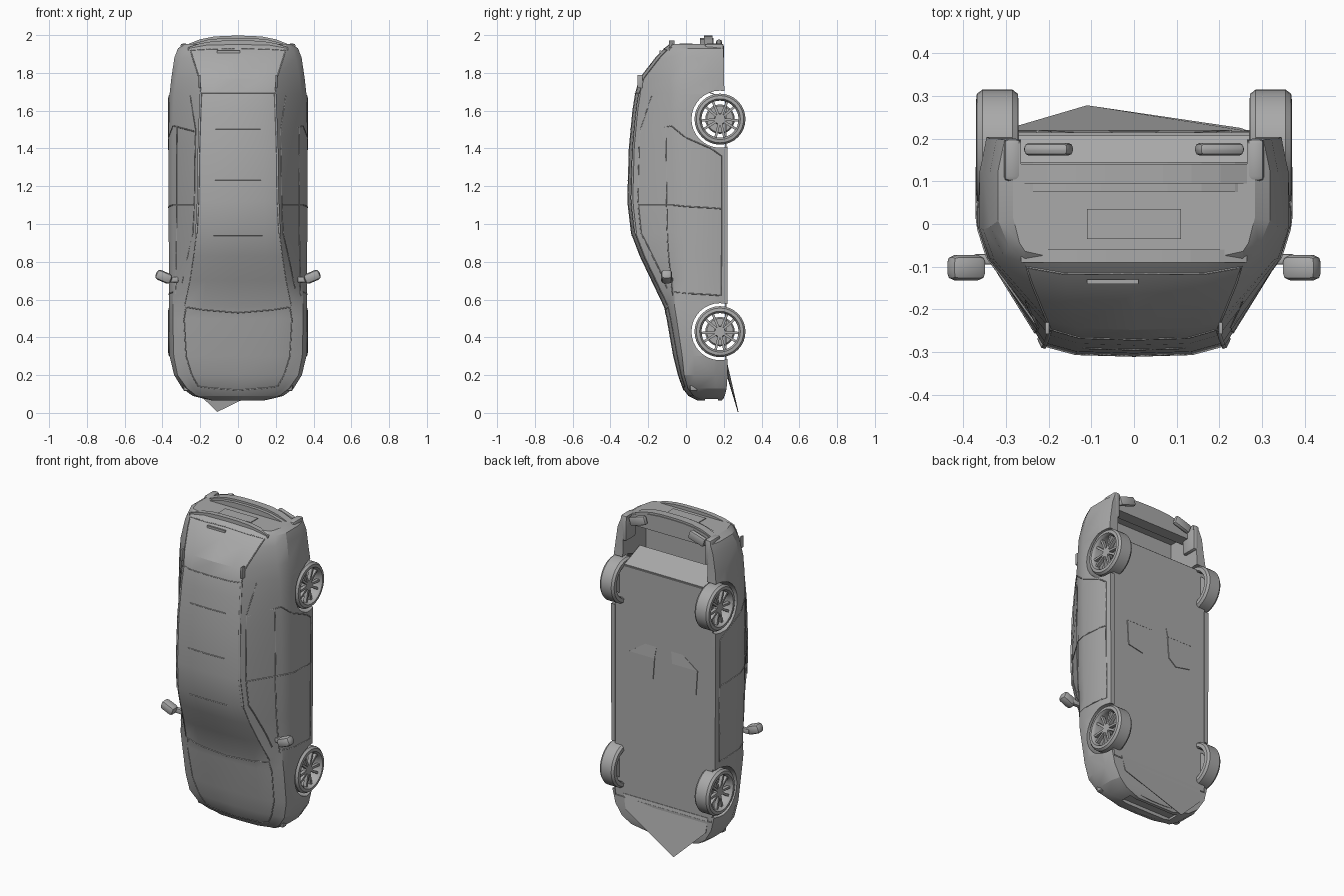
import bpy, bmesh, math
from mathutils import Vector, Matrix

if "Cube" in bpy.data.objects:
    bpy.data.objects.remove(bpy.data.objects["Cube"])

GREY = (0.4, 0.4, 0.4, 1)
paint = bpy.data.materials.new("plain grey")
paint.use_nodes = True
paint.diffuse_color = GREY
paint.node_tree.nodes["Principled BSDF"].inputs["Base Color"].default_value = GREY


def finish(name, bm, smooth=30):
    bmesh.ops.recalc_face_normals(bm, faces=bm.faces)
    mesh = bpy.data.meshes.new(name)
    bm.to_mesh(mesh)
    bm.free()
    obj = bpy.data.objects.new(name, mesh)
    bpy.context.collection.objects.link(obj)
    mesh.materials.append(paint)
    bpy.ops.object.select_all(action='DESELECT')
    obj.select_set(True)
    bpy.context.view_layer.objects.active = obj
    if smooth:
        bpy.ops.object.shade_smooth_by_angle(angle=math.radians(smooth))
    return obj


def box(name, lo, hi, bevel=0.0, rot=None):
    lo, hi = Vector(lo), Vector(hi)
    bm = bmesh.new()
    bmesh.ops.create_cube(bm, size=1)
    bmesh.ops.scale(bm, vec=hi - lo, verts=bm.verts)
    if bevel:
        bmesh.ops.bevel(bm, geom=bm.edges[:], offset=bevel, segments=2, affect='EDGES', profile=0.5)
    if rot:
        bmesh.ops.rotate(bm, matrix=rot, verts=bm.verts)
    bmesh.ops.translate(bm, vec=(lo + hi) / 2, verts=bm.verts)
    return finish(name, bm)


def prism(name, points, depth):
    """Extrude a flat outline by the depth vector."""
    bm = bmesh.new()
    face = bm.faces.new([bm.verts.new(p) for p in points])
    out = bmesh.ops.extrude_face_region(bm, geom=[face])["geom"]
    bmesh.ops.translate(bm, vec=depth, verts=[v for v in out if isinstance(v, bmesh.types.BMVert)])
    return finish(name, bm, 0)


# Body stations: z, top y, top half width, belt y, belt half width, widest, sill y
STATIONS = [
    (.065, .07, .11, .09, .13, .14, .19), (.09, .02, .19, .04, .22, .24, .205),
    (.13, -.01, .24, .01, .27, .295, .215), (.2, -.035, .27, -.01, .32, .338, .22),
    (.3, -.06, .28, -.02, .34, .362, .22), (.5, -.095, .295, -.05, .345, .365, .22),
    (.56, -.108, .285, -.06, .345, .365, .22), (.7, -.175, .255, -.065, .34, .365, .22),
    (.83, -.237, .235, -.07, .343, .366, .22), (.95, -.283, .22, -.07, .344, .367, .22),
    (1.12, -.303, .211, -.07, .345, .368, .22), (1.4, -.295, .207, -.075, .345, .368, .22),
    (1.6, -.276, .2, -.08, .343, .366, .215), (1.69, -.262, .196, -.08, .338, .362, .205),
    (1.77, -.24, .205, -.085, .327, .353, .2), (1.88, -.155, .24, -.075, .305, .337, .2),
    (1.93, -.107, .255, -.055, .292, .318, .197), (1.952, -.08, .255, -.045, .268, .283, .192),
]


def section(s):
    z, top, w, belt, wb, wm, sill = s
    low = belt + (sill - belt) * .72
    return [Vector(p) for p in (
        (0, top - .008, z), (w * .65, top - .004, z), (w, top + .016, z), (wb, belt, z),
        (wm, belt + (sill - belt) * .25, z), (wm, low, z), (wm - .015, sill, z))]


def surface(t, z):
    """Point on the body: t runs from the centre line (0) to the sill (6)."""
    i = max(k for k in range(len(STATIONS) - 1) if STATIONS[k][0] <= z)
    a, b = STATIONS[i], STATIONS[i + 1]
    f = (z - a[0]) / (b[0] - a[0])
    ring = section([p + (q - p) * f for p, q in zip(a, b)])
    k = min(int(t), 5)
    return ring[k].lerp(ring[k + 1], t - k)


# Lofted body shell
bm = bmesh.new()
rings = []
for s in STATIONS:
    half = section(s)
    loop = [Vector((-p.x, p.y, p.z)) for p in half[:0:-1]] + half
    rings.append([bm.verts.new(p) for p in loop])
n = len(rings[0])
for a, b in zip(rings, rings[1:]):
    for j in range(n):
        k = (j + 1) % n
        bm.faces.new((a[j], a[k], b[k], b[j]))
bm.faces.new(rings[0])
bm.faces.new(rings[-1])
body = finish("body", bm)


def cut(cutter):
    mod = body.modifiers.new("cut", 'BOOLEAN')
    mod.operation, mod.solver, mod.object = 'DIFFERENCE', 'EXACT', cutter
    bpy.context.view_layer.objects.active = body
    bpy.ops.object.modifier_apply(modifier=mod.name)
    bpy.data.objects.remove(cutter)


# Wheel wells open right across, hollow tail, recessed underside
AXLES = (.43, 1.555)
HUB_Y = .18
for z in AXLES:
    bm = bmesh.new()
    bmesh.ops.create_cone(bm, cap_ends=True, segments=32, radius1=.151, radius2=.151, depth=1,
                          matrix=Matrix.Translation((0, HUB_Y, z)) @ Matrix.Rotation(math.pi / 2, 4, 'Y'))
    cut(finish("arch_cutter", bm))
cut(box("trunk_cutter", (-.285, -.02, 1.66), (.285, .4, 1.925)))
cut(box("tail_cutter", (-.265, .14, 1.8), (.265, .4, 2.2)))
cut(box("underside_cutter", (-.325, .212, .25), (.325, .4, 1.72)))
cut(box("grille_cutter", (-.17, .1, .0), (.17, .17, .085)))
body.select_set(True)
bpy.ops.object.shade_smooth_by_angle(angle=math.radians(22))

# Floor pan running beneath the wheel wells, sloped end in the tail
box("floor_pan", (-.33, .207, .26), (.33, .214, 1.66))
prism("trunk_slope", [(-.27, .207, 1.66), (.27, .207, 1.66), (.27, .06, 1.72), (-.27, .06, 1.72)], (0, 0, .006))

# Nose undertray, coming to a point
prism("nose_undertray", [(-.3, .217, .27), (.27, .217, .27), (.25, .225, .18), (-.11, .278, .005), (-.29, .225, .18)],
      (0, -.004, 0))


def bow(name, y0, y1, w, z_mid, z_end, depth):
    """Bar across the car, swept back at both ends."""
    steps = [i / 4 - 1 for i in range(9)]
    edge = [(w * u, y0, z_mid - (z_mid - z_end) * abs(u) ** 3) for u in steps]
    prism(name, edge + [(w, y0, z_end - depth), (-w, y0, z_end - depth)], (0, y1 - y0, 0))


# Rear bumper, deck lip, front splitter, number plate
bow("rear_bumper", .075, .145, .315, 1.985, 1.915, .03)
bow("bumper_lower_lip", .095, .14, .27, 1.997, 1.95, .04)
bow("deck_lip", -.09, -.06, .265, 1.972, 1.935, .02)
bow("front_splitter", .185, .2, .21, .075, .11, -.05)
box("number_plate", (-.11, -.035, 1.948), (.11, .035, 1.956))
box("rear_wiper", (-.11, -.14, 1.905), (.01, -.13, 1.918))
for side in (-1, 1):
    box("exhaust", (side * .2 - .055, .16, 1.91), (side * .2 + .055, .19, 1.965), .012,
        Matrix.Rotation(side * .3, 3, 'Y'))
    box("bumper_corner", (side * .285 - .02, .1, 1.8), (side * .285 + .02, .2, 1.955), .012)
    box("roof_fin", (side * .203 - .005, -.258, 1.72), (side * .203 + .005, -.23, 1.79), .002)
    box("head_lamp", (side * .24 - .05, .02, .115), (side * .24 + .05, .06, .17), .01)
    # Seat bases showing through the floor
    prism("seat_base", [(side * x, .209, z) for x, z in
                        ((.06, 1.15), (.07, 1.02), (.12, .98), (.22, 1.0), (.23, 1.15))], (0, .01, 0))
    prism("seat_wedge", [(side * .04, .209, 1.28), (side * .06, .22, 1.15), (side * .23, .22, 1.15)],
          (0, -.003, 0))


# Lines that follow the body surface
def seam(name, path, radius=.003):
    for side in (-1, 1):
        curve = bpy.data.curves.new(name, 'CURVE')
        curve.dimensions = '3D'
        curve.bevel_depth, curve.bevel_resolution = radius, 0
        pts = []
        for (t0, z0), (t1, z1) in zip(path, path[1:]):
            pts += [surface(t0 + (t1 - t0) * i / 12, z0 + (z1 - z0) * i / 12) for i in range(13)]
        line = curve.splines.new('POLY')
        line.points.add(len(pts) - 1)
        for v, p in zip(line.points, pts):
            v.co = (p.x * side, p.y, p.z, 1)
        curve.materials.append(paint)
        bpy.context.collection.objects.link(bpy.data.objects.new(name, curve))


seam("door_outline", [(3, .64), (5.6, .62), (5.6, 1.36), (3, 1.52), (2.2, 1.49)])
seam("door_split", [(2.15, 1.1), (3, 1.1), (5.6, 1.08)])
seam("window_sill", [(2.85, .62), (2.85, 1.52)])
seam("window_top", [(2.5, .66), (2.15, .95), (2.15, 1.5), (2.4, 1.68)])
seam("hood_gap", [(0, .53), (1.9, .56), (1.95, .3), (1.6, .14), (0, .12)])
seam("windscreen_edge", [(2, .57), (2, .95)])
seam("roof_rail", [(2, .95), (2, 1.69)], .007)
seam("rear_glass_edge", [(0, 1.69), (2, 1.69), (2, 1.92), (0, 1.93)])
for z in (.94, 1.23, 1.5):
    seam("sunroof_gap", [(0, z), (.9, z)])


# Wheels: hollow tyre and rim, ten spokes in pairs, hub and brake disc
def wheel(side, z):
    bm = bmesh.new()
    profile = [(.27, .105), (.272, .125), (.285, .135), (.355, .135), (.368, .125), (.37, .108),
               (.362, .102), (.35, .098), (.28, .098)]
    verts = [bm.verts.new((x, r, 0)) for x, r in profile]
    edges = [bm.edges.new((a, b)) for a, b in zip(verts, verts[1:] + verts[:1])]
    bmesh.ops.spin(bm, geom=verts + edges, axis=(1, 0, 0), cent=(0, 0, 0), angle=math.tau, steps=32)
    bmesh.ops.remove_doubles(bm, verts=bm.verts, dist=.0005)
    axle = Matrix.Rotation(math.pi / 2, 4, 'Y')
    for x, r, depth in ((.335, .03, .04), (.305, .078, .01)):
        bmesh.ops.create_cone(bm, cap_ends=True, segments=24, radius1=r, radius2=r * .9, depth=depth,
                              matrix=Matrix.Translation((x, 0, 0)) @ axle)
    for i in range(10):
        turn = Matrix.Rotation(math.tau * (i + (.12 if i % 2 else -.12)) / 10, 4, 'X')
        bmesh.ops.create_cube(bm, size=1, matrix=turn @ Matrix.Translation((.345, .06, 0))
                              @ Matrix.Diagonal((.02, .085, .013, 1)))
    bmesh.ops.scale(bm, vec=(side, 1, 1), verts=bm.verts)
    bmesh.ops.translate(bm, vec=(0, HUB_Y, z), verts=bm.verts)
    finish("wheel", bm)


for z in AXLES:
    for side in (-1, 1):
        wheel(side, z)

# Door mirrors on short stalks
for side in (-1, 1):
    box("mirror", (side * .393 - .044, -.132, .693), (side * .393 + .044, -.073, .748), .018,
        Matrix.Rotation(side * -.4, 3, 'Y'))
    box("mirror_stalk", (side * .345 - .03, -.095, .69), (side * .345 + .03, -.07, .72), .006)
